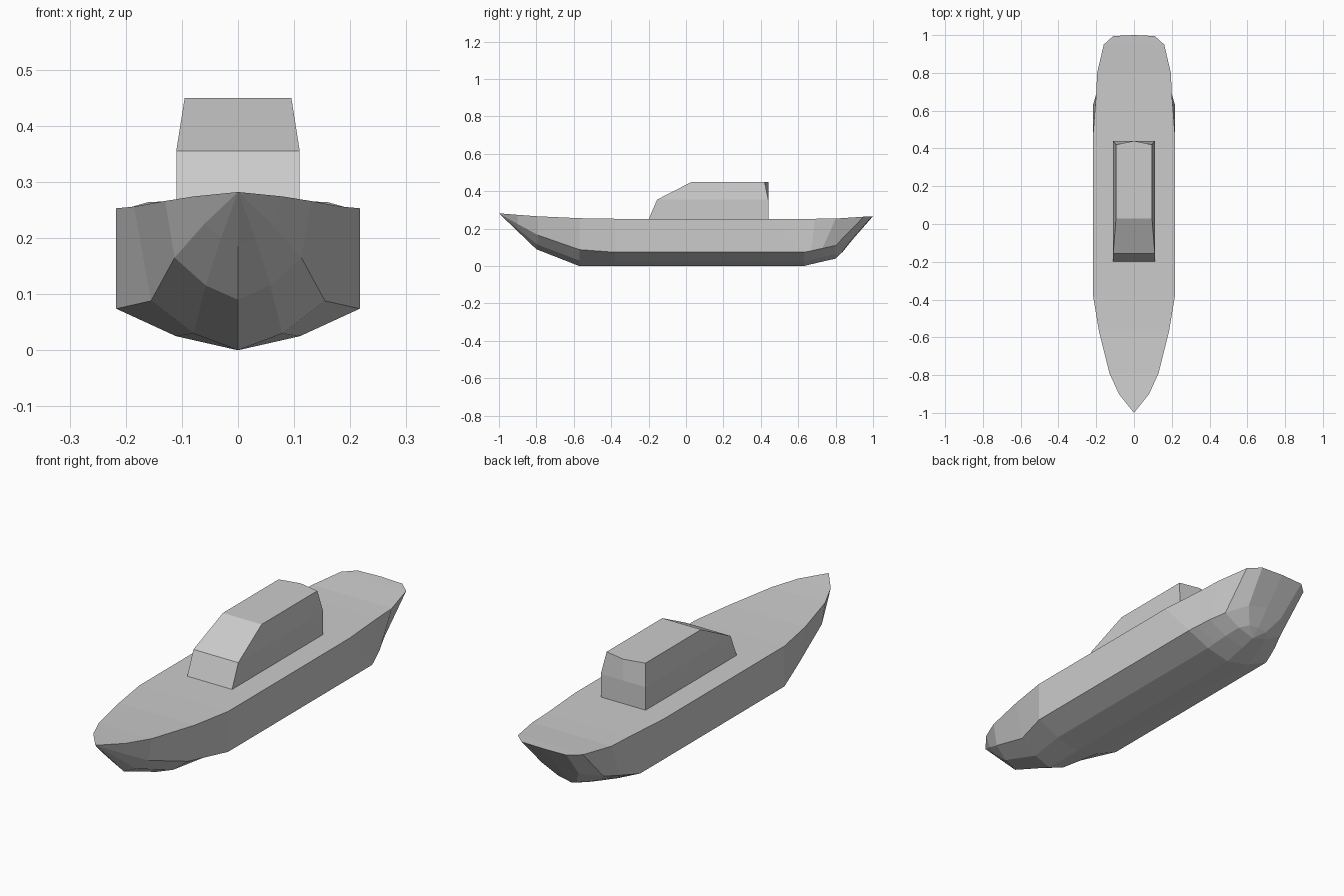
import bpy, bmesh

if "Cube" in bpy.data.objects:
    bpy.data.objects.remove(bpy.data.objects["Cube"])


def mesh_object(name, rows, side_faces=(), closed=False):
    """Loft rows of points for one half, add side polygons, mirror across x."""
    bm = bmesh.new()
    grid = [[bm.verts.new(p) for p in row] for row in rows]
    pairs = list(zip(grid, grid[1:]))
    if closed:
        pairs.append((grid[-1], grid[0]))
    for a, b in pairs:
        for i in range(len(a) - 1):
            bm.faces.new((a[i], a[i + 1], b[i + 1], b[i]))
    for ids in side_faces:
        bm.faces.new([grid[i][0] for i in ids])
    # mirrored half, welded on the centre line
    half = bm.verts[:] + bm.edges[:] + bm.faces[:]
    copy = bmesh.ops.duplicate(bm, geom=half)["geom"]
    for v in copy:
        if isinstance(v, bmesh.types.BMVert):
            v.co.x *= -1
    bmesh.ops.remove_doubles(bm, verts=bm.verts[:], dist=1e-4)
    bmesh.ops.dissolve_degenerate(bm, dist=1e-4, edges=bm.edges[:])
    bmesh.ops.recalc_face_normals(bm, faces=bm.faces[:])
    me = bpy.data.meshes.new(name)
    bm.to_mesh(me)
    bm.free()
    ob = bpy.data.objects.new(name, me)
    bpy.context.collection.objects.link(ob)
    return ob


# Hull ribs: deck edge (x, y, z), chine (x, y, z), keel (y, z)
ribs = [
    (0, -1, .282, 0, -1, .282, -1, .282),
    (.08, -.9, .274, .06, -.9, .225, -.9, .186),
    (.13, -.79, .266, .113, -.79, .165, -.8, .09),
    (.185, -.57, .256, .155, -.57, .088, -.57, 0),
    (.217, -.38, .253, .217, -.38, .074, -.38, 0),
    (.217, .47, .253, .217, .63, .074, .63, 0),
    (.2, .69, .253, .205, .67, .082, .67, .01),
    (.195, .8, .254, .185, .73, .095, .73, .024),
    (.16, .95, .264, .155, .8, .11, .8, .04),
    (.11, .995, .266, .09, .88, .135, .8, .04),
    (0, 1, .267, 0, .895, .147, .8, .04),
]


def rib_points(xd, yd, zd, xc, yc, zc, yk, zk):
    low = (xc * .51, yk + (yc - yk) * .4, zk + (zc - zk) * .34)
    return [(0, yd, zd), (xd, yd, zd), (xc, yc, zc), low, (0, yk, zk)]


mesh_object("hull", [rib_points(*r) for r in ribs])

# Cabin: half width, y at the side, y at the centre, z
cabin = [
    (.11, -.2, -.2, .25),
    (.11, -.155, -.155, .355),
    (.095, .03, .03, .45),
    (.095, .42, .44, .45),
    (.11, .44, .44, .355),
    (.11, .44, .44, .25),
]
mesh_object("cabin", [[(x, ys, z), (0, yc, z)] for x, ys, yc, z in cabin],
            side_faces=[(0, 1, 4, 5), (1, 2, 3, 4)], closed=True)
